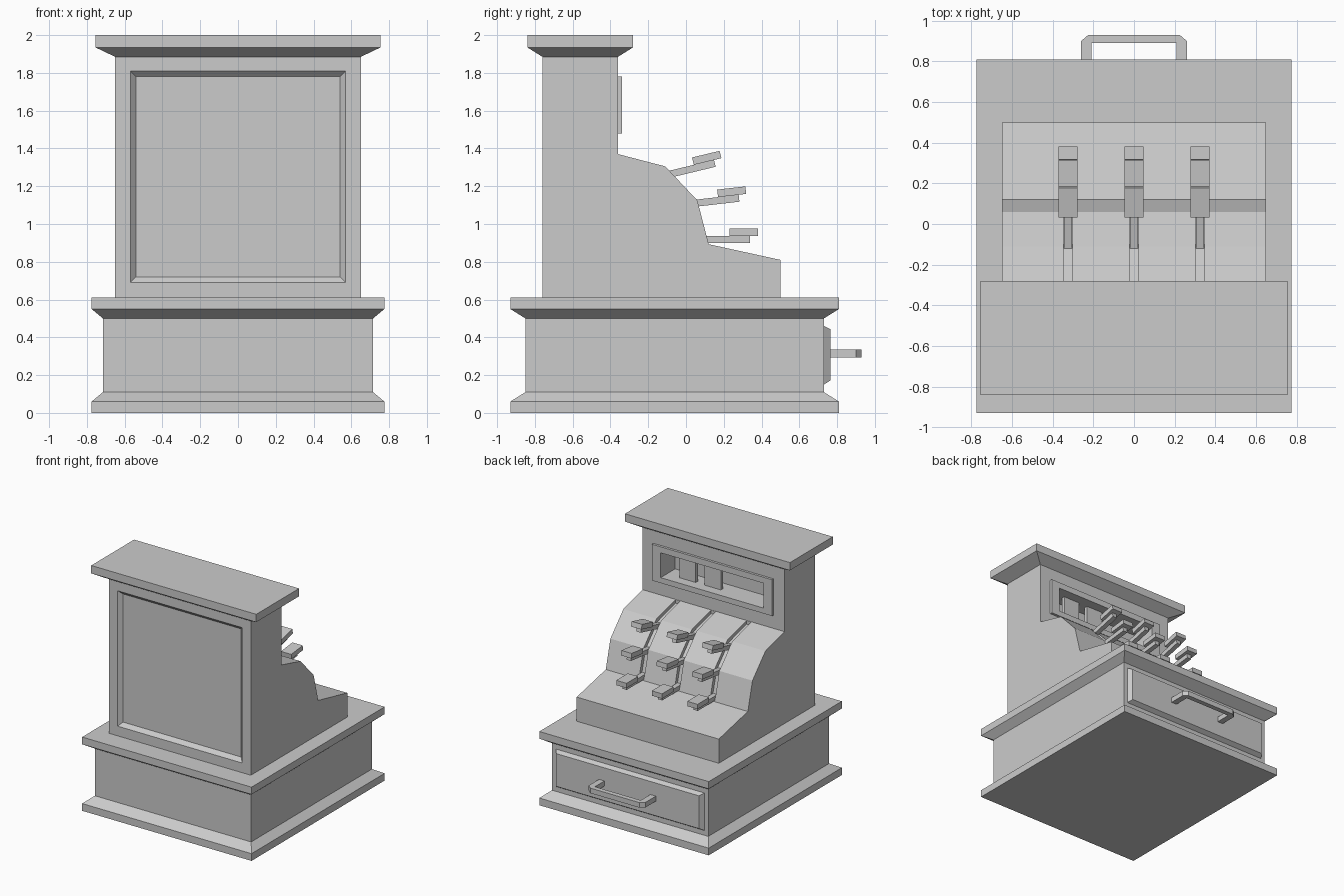
import bpy, bmesh
from math import sin, cos, radians

if "Cube" in bpy.data.objects:
    bpy.data.objects.remove(bpy.data.objects["Cube"])


def mesh_object(name, rings):
    """Skin a stack of equal-length point rings and cap both ends."""
    bm = bmesh.new()
    loops = [[bm.verts.new(p) for p in r] for r in rings]
    n = len(loops[0])
    for a, b in zip(loops, loops[1:]):
        for i in range(n):
            j = (i + 1) % n
            bm.faces.new((a[i], a[j], b[j], b[i]))
    bm.faces.new(loops[0])
    bm.faces.new(loops[-1])
    bmesh.ops.recalc_face_normals(bm, faces=bm.faces)
    me = bpy.data.meshes.new(name)
    bm.to_mesh(me)
    bm.free()
    ob = bpy.data.objects.new(name, me)
    bpy.context.collection.objects.link(ob)
    return ob


def tiers(name, levels):
    """Rectangular moulding: levels of (half width, y min, y max, z)."""
    return mesh_object(name, [[(-w, a, z), (w, a, z), (w, b, z), (-w, b, z)]
                              for w, a, b, z in levels])


def panel(name, levels):
    """Upright slab: levels of (half width, z min, z max, y)."""
    return mesh_object(name, [[(-w, y, a), (w, y, a), (w, y, b), (-w, y, b)]
                              for w, a, b, y in levels])


def prism(name, profile, x, half):
    """Side profile (y, z) extruded across x."""
    return mesh_object(name, [[(x + s * half, y, z) for y, z in profile]
                              for s in (-1, 1)])


def cut(ob, cutter):
    m = ob.modifiers.new("cut", 'BOOLEAN')
    m.operation = 'DIFFERENCE'
    m.solver = 'EXACT'
    m.object = cutter
    cutter.hide_render = True
    cutter.hide_set(True)


# Base with flared foot and ledge
tiers("base", [(.775, -.93, .81, 0), (.775, -.93, .81, .06),
               (.715, -.85, .73, .11), (.715, -.85, .73, .50),
               (.775, -.93, .81, .55), (.775, -.93, .81, .61)])

# Stepped body
body = prism("body", [(-.76, .60), (.50, .60), (.50, .81), (.12, .893),
                      (.06, 1.125), (-.11, 1.305), (-.36, 1.37),
                      (-.36, 1.89), (-.76, 1.89)], 0, .65)

# Top cornice
tiers("cornice", [(.65, -.76, -.36, 1.885), (.755, -.84, -.28, 1.935),
                  (.755, -.84, -.28, 2.0)])

# Sunken panel on the plain side
cut(body, panel("panel_cutter", [(.58, .68, 1.82, -.77), (.54, .72, 1.78, -.73)]))

# Display window and its frame
frame = panel("window_frame", [(.55, 1.48, 1.78, -.365), (.55, 1.48, 1.78, -.34)])
window = panel("window_cutter", [(.47, 1.525, 1.73, -.53), (.47, 1.525, 1.73, -.30)])
cut(body, window)
cut(frame, window)

# Price flags inside the window
for i, x in enumerate((.28, .05)):
    prism(f"flag_{i + 1}", [(-.45, 1.52), (-.42, 1.52), (-.42, 1.735), (-.45, 1.735)],
          x, .075)

# Key slots and keys
COLUMNS = (-.325, 0, .325)
ROWS = ((.157, 1.303, 13.5), (.283, 1.118, 6.5), (.34, .90, 0))
for c, x in enumerate(COLUMNS):
    slot = prism(f"slot_cutter_{c + 1}",
                 [(-.358, 1.34), (-.125, 1.278), (.032, 1.11), (.09, .90),
                  (.2, .90), (.2, 1.25), (0, 1.42), (-.358, 1.42)], x, .022)
    cut(body, slot)
    for r, (ty, tz, deg) in enumerate(ROWS):
        s, k = sin(radians(deg)), cos(radians(deg))

        def rect(u0, u1, v0, v1):
            return [(ty + u * k - v * s, tz + u * s + v * k)
                    for u, v in ((u0, v0), (u1, v0), (u1, v1), (u0, v1))]
        prism(f"key_stem_{c + 1}_{r + 1}", rect(-.28, 0, 0, .037), x, .02)
        prism(f"key_cap_{c + 1}_{r + 1}", rect(-.11, .04, .037, .077), x, .047)

# Drawer front with bevelled edge
panel("drawer_front", [(.68, .15, .46, .72), (.68, .15, .46, .73),
                       (.655, .172, .443, .765)])

# Drawer pull
half = [(.26, .76), (.26, .90), (.225, .93)]
inner = [(.21, .76), (.21, .89)]
outline = (half + [(-x, y) for x, y in half[::-1]]
           + [(-x, y) for x, y in inner] + inner[::-1])
mesh_object("drawer_handle", [[(x, y, z) for x, y in outline] for z in (.293, .335)])
